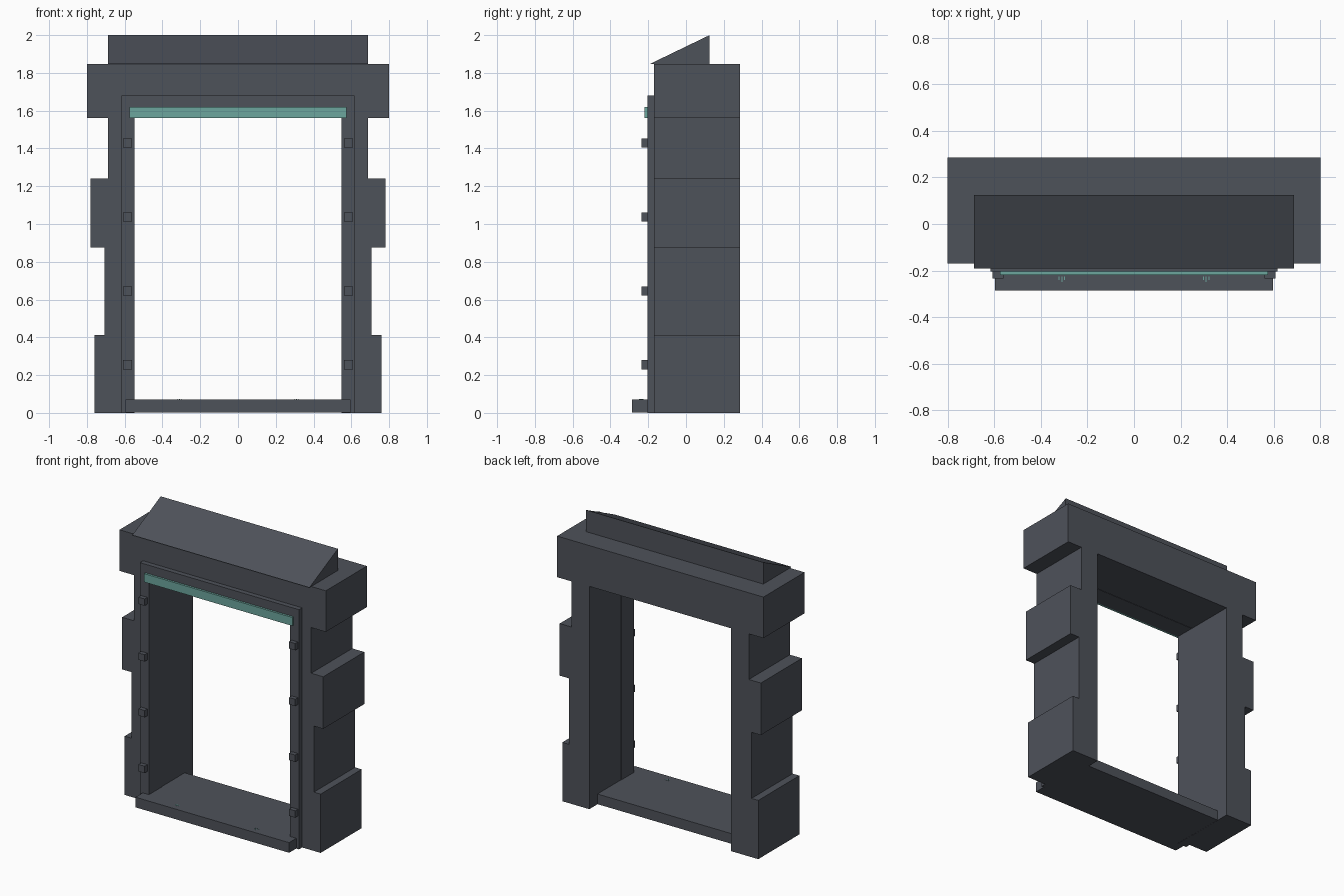
import bpy, bmesh

if "Cube" in bpy.data.objects:
    bpy.data.objects.remove(bpy.data.objects["Cube"])


def material(name, rgb):
    m = bpy.data.materials.new(name)
    m.diffuse_color = (*rgb, 1)
    m.use_nodes = True
    m.node_tree.nodes["Principled BSDF"].inputs["Base Color"].default_value = m.diffuse_color
    return m


STONE = material("dark_slate", (0.076, 0.084, 0.102))
TEAL = material("teal_glow", (0.15, 0.38, 0.34))


def prism(name, profile, axis, lo, hi, mat):
    """Extrude a 2D profile (x,z for axis 'y'; y,z for axis 'x') from lo to hi."""
    bm = bmesh.new()
    put = (lambda a, b: (a, lo, b)) if axis == 'y' else (lambda a, b: (lo, a, b))
    face = bm.faces.new([bm.verts.new(put(a, b)) for a, b in profile])
    ext = bmesh.ops.extrude_face_region(bm, geom=[face])
    move = (0, hi - lo, 0) if axis == 'y' else (hi - lo, 0, 0)
    bmesh.ops.translate(bm, vec=move,
                        verts=[v for v in ext['geom'] if isinstance(v, bmesh.types.BMVert)])
    bmesh.ops.recalc_face_normals(bm, faces=bm.faces)
    me = bpy.data.meshes.new(name)
    bm.to_mesh(me)
    bm.free()
    me.materials.append(mat)
    ob = bpy.data.objects.new(name, me)
    bpy.context.collection.objects.link(ob)
    return ob


def box(name, x, y, z, mat=STONE):
    return prism(name, [(x[0], z[0]), (x[1], z[0]), (x[1], z[1]), (x[0], z[1])],
                 'y', y[0], y[1], mat)


# Stone portal: stepped jambs and wide lintel as one arch profile
half = [(0.55, 0), (0.76, 0), (0.76, 0.412), (0.708, 0.412), (0.708, 0.875),
        (0.78, 0.875), (0.78, 1.24), (0.687, 1.24), (0.687, 1.56),
        (0.80, 1.56), (0.80, 1.848)]
inner = [(0.55, 1.562)]
outline = inner + half + [(-x, z) for x, z in reversed(half)] + [(-0.55, 1.562)]
prism("stone_portal", outline, 'y', -0.17, 0.285, STONE)

# Sloped cap stone
prism("sloped_cap", [(-0.19, 1.848), (0.125, 1.848), (0.125, 2.0)],
      'x', -0.687, 0.687, STONE)

# Inner door frame standing proud of the stone
frame = [(0.547, 1.56), (0.547, 0), (0.617, 0), (0.617, 1.68)]
prism("door_frame", frame + [(-x, z) for x, z in reversed(frame)],
      'y', -0.205, -0.065, STONE)

# Threshold slab
box("threshold", (-0.596, 0.596), (-0.285, 0.195), (0.001, 0.072))

# Studs on the frame, and tiny inlaid marks on the threshold
for s in (-1, 1):
    for i in range(4):
        z, x = 0.255 + i * 0.391, s * 0.584
        box("frame_stud", (x - 0.024, x + 0.024), (-0.235, -0.2), (z - 0.024, z + 0.024))
    for i in range(-1, 2):
        x = s * 0.31 + i * 0.012
        box("threshold_mark", (x - 0.002, x + 0.002),
            (-0.248 + abs(i) * 0.008, -0.226), (0.07, 0.0735), TEAL)

# Glowing strip across the top of the opening
box("glow_strip", (-0.575, 0.575), (-0.22, -0.2), (1.561, 1.62), TEAL)
